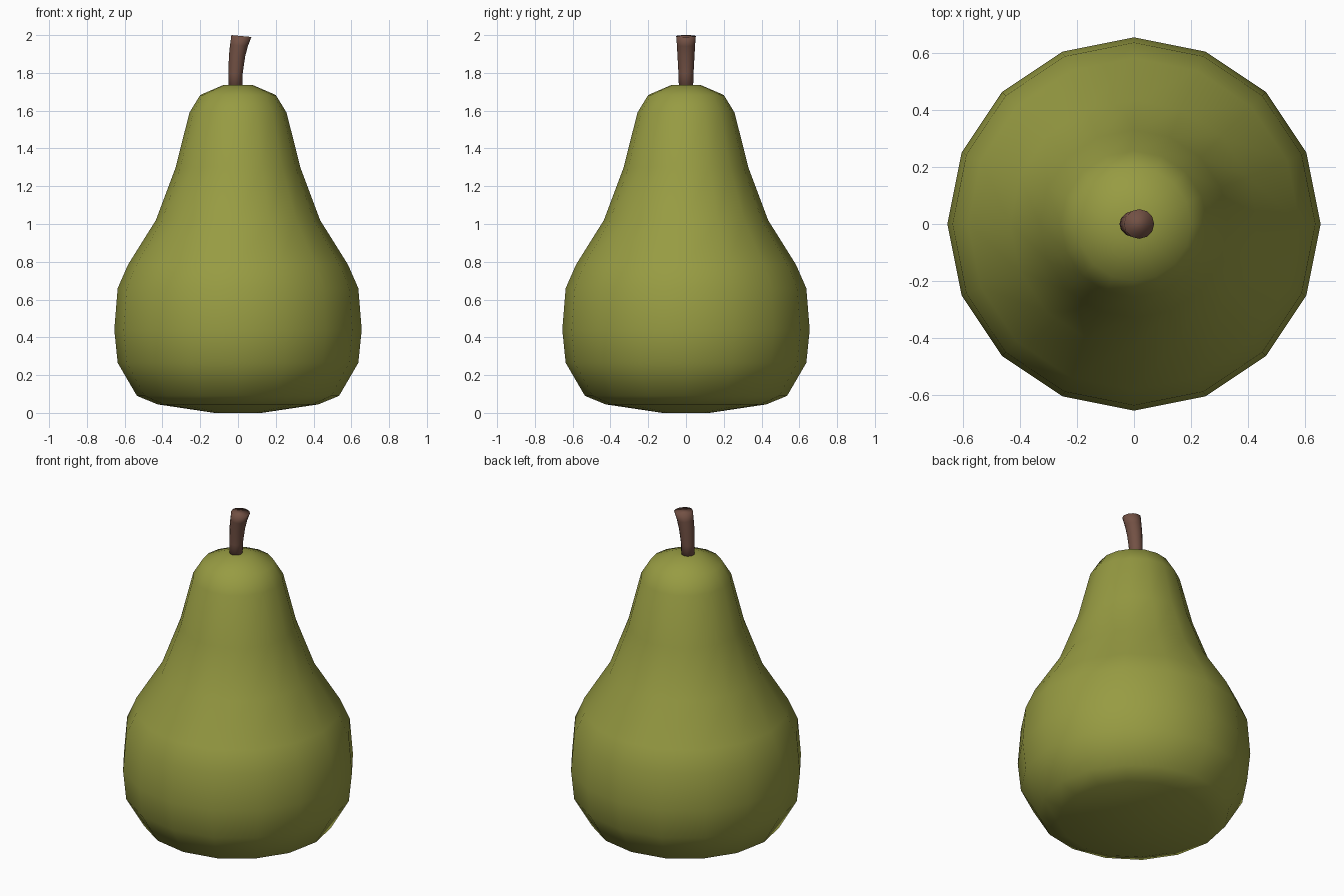
import bpy
import bmesh
from math import cos, sin, pi
from mathutils import Vector

if "Cube" in bpy.data.objects:
    bpy.data.objects.remove(bpy.data.objects["Cube"], do_unlink=True)


def make_material(name, rgb):
    mat = bpy.data.materials.new(name)
    mat.use_nodes = True
    mat.diffuse_color = (*rgb, 1)
    bsdf = mat.node_tree.nodes["Principled BSDF"]
    bsdf.inputs["Base Color"].default_value = (*rgb, 1)
    bsdf.inputs["Roughness"].default_value = 0.7
    return mat


def loft(name, sections, sides, mat):
    """Skin a closed tube through (centre, radius x, radius y, tilt) rings."""
    bm = bmesh.new()
    rings = []
    for centre, rx, ry, tilt in sections:
        ring = []
        for i in range(sides):
            a = 2 * pi * i / sides
            offset = Vector((rx * cos(a), ry * sin(a), -tilt * cos(a)))
            ring.append(bm.verts.new(Vector(centre) + offset))
        rings.append(ring)
    for low, high in zip(rings, rings[1:]):
        for i in range(sides):
            j = (i + 1) % sides
            bm.faces.new((low[i], low[j], high[j], high[i]))
    bm.faces.new(rings[0][::-1])
    bm.faces.new(rings[-1])
    bmesh.ops.recalc_face_normals(bm, faces=bm.faces)
    for face in bm.faces:
        face.smooth = True
    mesh = bpy.data.meshes.new(name)
    bm.to_mesh(mesh)
    bm.free()
    mesh.materials.append(mat)
    obj = bpy.data.objects.new(name, mesh)
    bpy.context.collection.objects.link(obj)
    return obj


green = make_material("pear green", (0.31, 0.33, 0.055))
brown = make_material("stem brown", (0.17, 0.082, 0.058))

# Fruit body: radius and height from base to crown
profile = [(0.125, 0.0), (0.425, 0.045), (0.535, 0.09), (0.637, 0.265),
           (0.655, 0.44), (0.637, 0.66), (0.582, 0.785), (0.435, 1.02),
           (0.33, 1.3), (0.257, 1.59), (0.2, 1.683), (0.075, 1.737)]
loft("fruit_body", [((0, 0, z), r, r, 0) for r, z in profile], 16, green)

# Stem: bends towards +x and flares at the tip
stem = [((-0.014, 0, 1.7), 0.037, 0.037, 0),
        ((-0.013, 0, 1.8), 0.038, 0.04, 0.001),
        ((-0.005, 0, 1.89), 0.043, 0.045, 0.003),
        ((0.005, 0, 1.945), 0.047, 0.048, 0.004),
        ((0.018, 0, 1.995), 0.053, 0.052, 0.005)]
loft("stem", stem, 12, brown)
